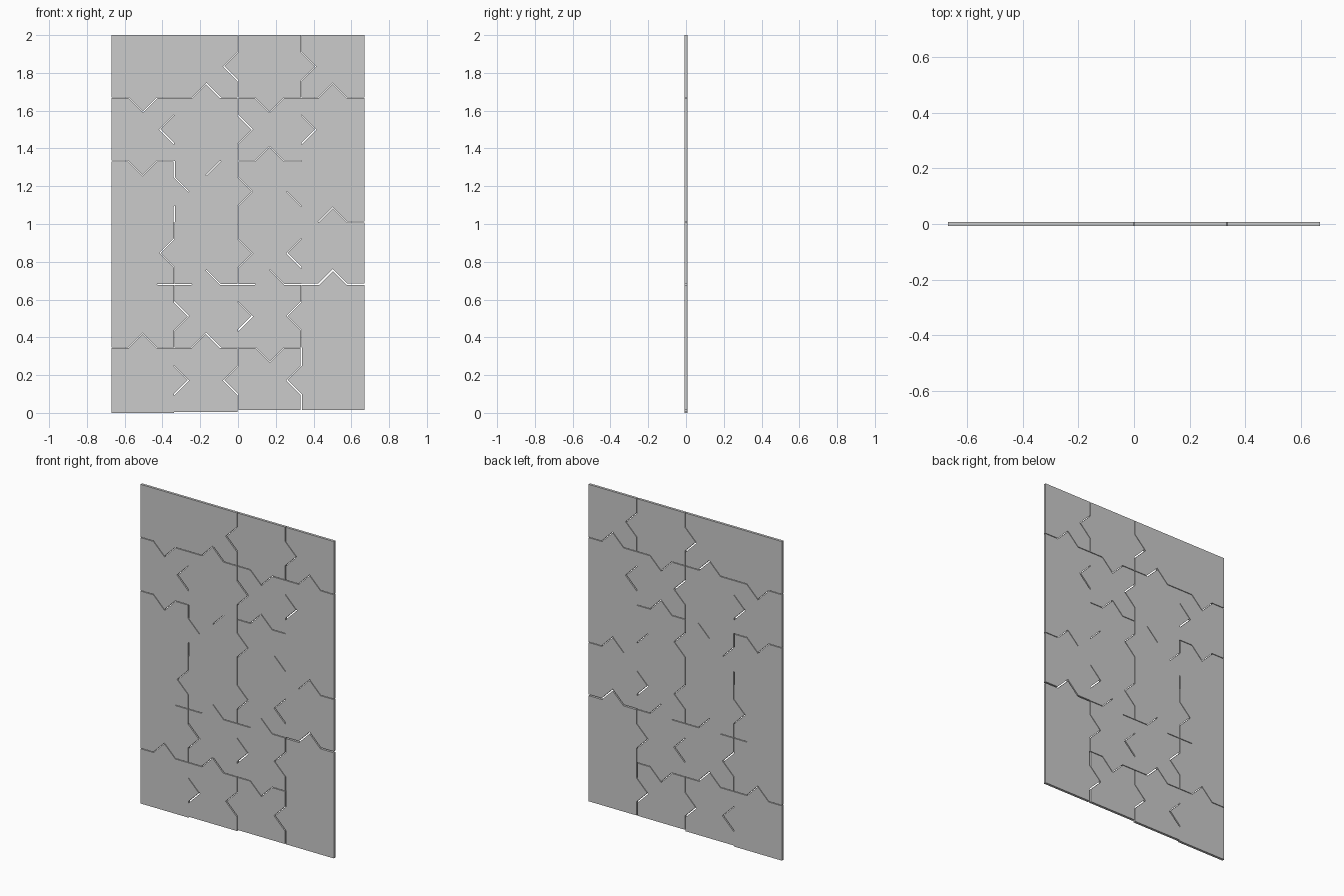
import bpy
import bmesh
from mathutils import Vector, Matrix

if "Cube" in bpy.data.objects:
    bpy.data.objects.remove(bpy.data.objects["Cube"])

# Sheet layout: column lines, row lines from the top, lower rim of each column
COLS = [-0.67, -0.338, 0, 0.335, 0.67]
ROWS = [2, 1.668, 1.333, 1.011, 0.68, 0.345, 0]
RIM = [0, 0.006, 0.014, 0.014]
TAB = 0.076
HALF = 0.008
THIN, WIDE = 0.002, 0.004

# Each joint: tab side, then its open segments a-d (capital = wider gap)
# Upright joints, one line per row, toward +x or -x
UPRIGHT = [
    "+ -abCd +abcd",
    "-bC +aBcd +bC",
    "+AbD +abcd -c",
    "-abcd +abcd -bC",
    "+aBcd +bC -abcd",
    "+bC -abCd -AbCD",
]
# Level joints, one line per row line, toward +z or -z
LEVEL = [
    "-abcd +abCd -abcd +abcd",
    "-abcd -c +abcd -",
    "+ - + +bcd",
    "+d +acd +acd +ABCD",
    "+abcd +abCd -abcd +",
]
UPRIGHT = [line.split() for line in UPRIGHT]
LEVEL = [line.split() for line in LEVEL]


def joint(start, end, side, code):
    """Segments (p, q, gap) of an edge with a triangular tab."""
    if not code:
        return [(start, end, 0)]
    mid = (start + end) / 2
    along = (end - start).normalized() * TAB
    tip = mid + side * (TAB if code[0] == "+" else -TAB)
    pts = [start, mid - along, tip, mid + along, end]
    gaps = [WIDE if k.upper() in code else THIN if k in code else 0 for k in "abcd"]
    return list(zip(pts, pts[1:], gaps))


def backward(segments):
    return [(q, p, g) for p, q, g in reversed(segments)]


def upright(row, line):
    code = UPRIGHT[row][line - 1] if 0 < line < len(COLS) - 1 else ""
    x = COLS[line]
    return joint(Vector((x, ROWS[row])), Vector((x, ROWS[row + 1])), Vector((1, 0)), code)


def level(line, col):
    code = LEVEL[line - 1][col] if 0 < line < len(ROWS) - 1 else ""
    z = RIM[col] if line == len(ROWS) - 1 else ROWS[line]
    return joint(Vector((COLS[col], z)), Vector((COLS[col + 1], z)), Vector((0, 1)), code)


def outline(row, col):
    """Piece outline with every open segment pulled inward."""
    segments = (upright(row, col) + level(row + 1, col)
                + backward(upright(row, col + 1)) + backward(level(row, col)))
    lines = []
    for p, q, gap in segments:
        d = (q - p).normalized()
        n = Vector((-d.y, d.x))
        lines.append((n, n.dot(p) + gap))
    corners = []
    for i, (n, c) in enumerate(lines):
        m, b = lines[i - 1]
        corners.append(Matrix((m, n)).inverted() @ Vector((b, c)))
    return corners


def make_piece(row, col):
    bm = bmesh.new()
    face = bm.faces.new([bm.verts.new((v.x, -HALF, v.y)) for v in outline(row, col)])
    back = bmesh.ops.extrude_face_region(bm, geom=[face])["geom"]
    moved = [v for v in back if isinstance(v, bmesh.types.BMVert)]
    bmesh.ops.translate(bm, verts=moved, vec=(0, 2 * HALF, 0))
    bmesh.ops.recalc_face_normals(bm, faces=bm.faces)
    name = f"puzzle_piece_row{row + 1}_column{col + 1}"
    mesh = bpy.data.meshes.new(name)
    bm.to_mesh(mesh)
    bm.free()
    bpy.context.collection.objects.link(bpy.data.objects.new(name, mesh))


# Interlocking pieces
for r in range(len(ROWS) - 1):
    for c in range(len(COLS) - 1):
        make_piece(r, c)
